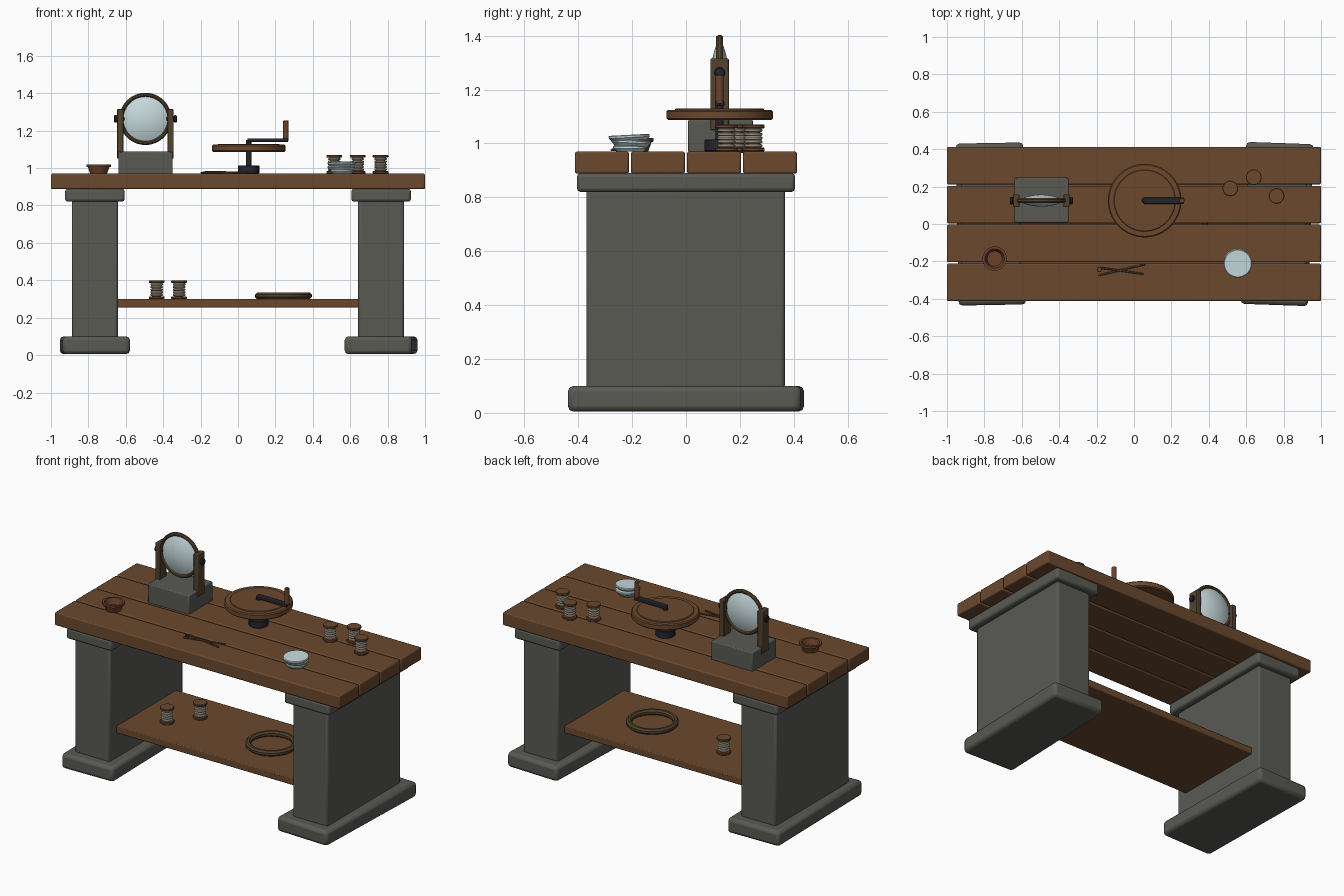
import bpy, bmesh, math
from mathutils import Matrix, Vector

if "Cube" in bpy.data.objects:
    bpy.data.objects.remove(bpy.data.objects["Cube"], do_unlink=True)


def material(name, rgb):
    m = bpy.data.materials.new(name)
    m.use_nodes = True
    m.diffuse_color = (*rgb, 1)
    m.node_tree.nodes["Principled BSDF"].inputs["Base Color"].default_value = (*rgb, 1)
    return m


WOOD = material("brown wood", (0.145, 0.065, 0.027))
STONE = material("grey stone", (0.1, 0.1, 0.088))
BRONZE = material("dark bronze", (0.085, 0.055, 0.027))
IRON = material("dark iron", (0.018, 0.018, 0.027))
GLASS = material("pale glass", (0.57, 0.7, 0.72))
THREAD = material("cream thread", (0.5, 0.43, 0.34))
RED_WOOD = material("reddish wood", (0.15, 0.055, 0.024))


def finish(name, bm, mat, loc, rot=(0, 0, 0), bevel=0, segments=2):
    bmesh.ops.recalc_face_normals(bm, faces=bm.faces)
    mesh = bpy.data.meshes.new(name)
    bm.to_mesh(mesh)
    bm.free()
    mesh.materials.append(mat)
    ob = bpy.data.objects.new(name, mesh)
    bpy.context.collection.objects.link(ob)
    ob.location, ob.rotation_euler = loc, rot
    if bevel:
        mod = ob.modifiers.new("Bevel", "BEVEL")
        mod.width, mod.segments = bevel, segments
    bpy.ops.object.select_all(action="DESELECT")
    ob.select_set(True)
    bpy.context.view_layer.objects.active = ob
    bpy.ops.object.shade_smooth_by_angle(angle=math.radians(35))
    return ob


def box(name, mat, xs, ys, zs, bevel=0.006, turn=0):
    bm = bmesh.new()
    bmesh.ops.create_cube(bm, size=1)
    bmesh.ops.scale(bm, vec=[b - a for a, b in (xs, ys, zs)], verts=bm.verts)
    centre = [(a + b) / 2 for a, b in (xs, ys, zs)]
    return finish(name, bm, mat, centre, (0, 0, math.radians(turn)), bevel)


def lathe(name, mat, profile, loc, rot=(0, 0, 0), closed=False, sides=32):
    """Spin (radius, height) points round the local z axis."""
    bm = bmesh.new()
    vs = [bm.verts.new((r, 0, z)) for r, z in profile]
    pairs = list(zip(vs, vs[1:])) + ([(vs[-1], vs[0])] if closed else [])
    edges = [bm.edges.new(p) for p in pairs]
    bmesh.ops.spin(bm, geom=vs + edges, cent=(0, 0, 0), axis=(0, 0, 1),
                   angle=math.tau, steps=sides, use_duplicate=False)
    bmesh.ops.remove_doubles(bm, verts=bm.verts, dist=0.00001)
    return finish(name, bm, mat, loc, rot)


def disc(name, mat, r, h, loc, c=0.003, **kw):
    return lathe(name, mat, [(0, 0), (r - c, 0), (r, c), (r, h - c), (r - c, h), (0, h)],
                 loc, **kw)


def ring(name, mat, radius, a, b, loc, n=10, **kw):
    pts = [(radius + a * math.cos(math.tau * (i + 0.5) / n),
            b * math.sin(math.tau * (i + 0.5) / n)) for i in range(n)]
    return lathe(name, mat, pts, loc, closed=True, **kw)


def rod(name, mat, p, q, r):
    p, q = Vector(p), Vector(q)
    rot = (q - p).to_track_quat("Z", "Y").to_euler()
    return disc(name, mat, r, (q - p).length, p, c=r * 0.2, rot=rot, sides=12)


# Stone legs
for side, s, turn in (("right", -1, 1), ("left", 1, -2)):
    cx = s * 0.765

    def span(half):
        return cx - half, cx + half
    box(side + "_leg_base", STONE, span(0.18), (-0.433, 0.433), (0.005, 0.1), 0.02, turn)
    box(side + "_leg_column", STONE, span(0.123), (-0.37, 0.367), (0.09, 0.83), 0.012)
    box(side + "_leg_cap", STONE, span(0.159), (-0.405, 0.405), (0.82, 0.89), 0.014)

# Table planks and lower shelf
for i in range(4):
    y = -0.312 + i * 0.208
    box(f"top_plank_{i + 1}", WOOD, (-1, 1), (y - 0.1, y + 0.1), (0.888, 0.97), 0.007)
box("lower_shelf", WOOD, (-0.65, 0.65), (-0.3, 0.3), (0.255, 0.3), 0.005)


# Thread spools
def spool(index, x, y, z):
    name = f"spool_{index}_"
    disc(name + "bottom", WOOD, 0.042, 0.014, (x, y, z), sides=20)
    disc(name + "core", WOOD, 0.024, 0.09, (x, y, z + 0.005), sides=16)
    disc(name + "top", WOOD, 0.042, 0.014, (x, y, z + 0.086), sides=20)
    for k in range(5):
        ring(f"{name}thread_{k + 1}", THREAD, 0.026, 0.008, 0.0072,
             (x, y, z + 0.0215 + k * 0.0143), n=8, sides=20)


for i, spot in enumerate(((0.515, 0.19, 0.97), (0.64, 0.25, 0.97), (0.762, 0.15, 0.97),
                          (-0.435, -0.09, 0.3), (-0.315, 0.07, 0.3))):
    spool(i + 1, *spot)

# Hoop on the shelf
ring("shelf_hoop", BRONZE, 0.135, 0.018, 0.018, (0.243, -0.01, 0.317), n=8)

# Small hollow bowl
lathe("small_bowl", RED_WOOD,
      [(0, 0), (0.045, 0), (0.057, 0.035), (0.065, 0.037), (0.065, 0.05),
       (0.052, 0.05), (0.04, 0.012), (0, 0.012)], (-0.745, -0.185, 0.97))

# Stack of pale dishes
for i, (r, dx, dy, tilt) in enumerate(((0.062, 0, 0, 0), (0.073, -0.003, 0.004, -3),
                                       (0.076, 0, -0.002, 3))):
    lathe(f"dish_{i + 1}", GLASS,
          [(0, 0), (r - 0.012, 0), (r, 0.012), (r, 0.019), (r - 0.004, 0.022), (0, 0.022)],
          (0.555 + dx, -0.208 + dy, 0.97 + i * 0.02), rot=(math.radians(tilt), 0, 0), sides=28)

# Tongs
rod("tongs_arm_1", BRONZE, (-0.19, -0.275, 0.976), (0.06, -0.215, 0.976), 0.005)
rod("tongs_arm_2", BRONZE, (-0.175, -0.235, 0.98), (0.05, -0.267, 0.976), 0.005)
ring("tongs_loop", BRONZE, 0.012, 0.004, 0.004, (-0.185, -0.242, 0.976), n=6, sides=16)

# Crank turntable
wx, wy = 0.057, 0.125
disc("wheel_foot", IRON, 0.057, 0.045, (wx, wy, 0.97), sides=20)
disc("wheel_shaft", IRON, 0.015, 0.18, (wx, wy, 0.97), sides=16)
disc("wheel_plate", WOOD, 0.197, 0.038, (wx, wy, 1.087), c=0.006, sides=40)
disc("wheel_inlay", WOOD, 0.165, 0.03, (wx, wy, 1.1), sides=40)
box("crank_arm", IRON, (0.05, 0.268), (wy - 0.017, wy + 0.017), (1.139, 1.158), 0.004)
disc("crank_handle", RED_WOOD, 0.015, 0.11, (0.256, wy, 1.145), sides=16)

# Mirror stand
mx, my, mz = -0.495, 0.125, 1.263
box("mirror_base", STONE, (mx - 0.145, mx + 0.145), (0.008, 0.248), (0.965, 1.088), 0.006)
for side, s in (("right", -1), ("left", 1)):
    xs = sorted((mx + s * 0.118, mx + s * 0.151))
    box(f"mirror_{side}_post", BRONZE, xs, (my - 0.034, my + 0.034), (1.05, 1.315), 0.004)
    rod(f"mirror_{side}_pivot", IRON, (mx + s * 0.112, my, mz), (mx + s * 0.162, my, mz), 0.012)
    rod(f"mirror_{side}_knob", IRON, (mx + s * 0.151, my, mz), (mx + s * 0.168, my, mz), 0.02)

# Round frame and convex glass
upright = (math.radians(90), 0, 0)
ring("mirror_frame", BRONZE, 0.129, 0.0115, 0.014, (mx, my, mz), rot=upright, n=8, sides=48)
curve = [(0.122 * k / 8, 0.004 + 0.028 * (1 - (k / 8) ** 2)) for k in range(9)]
lathe("mirror_glass", GLASS, curve + [(r, -z) for r, z in reversed(curve)],
      (mx, my, mz), rot=upright, sides=48)
